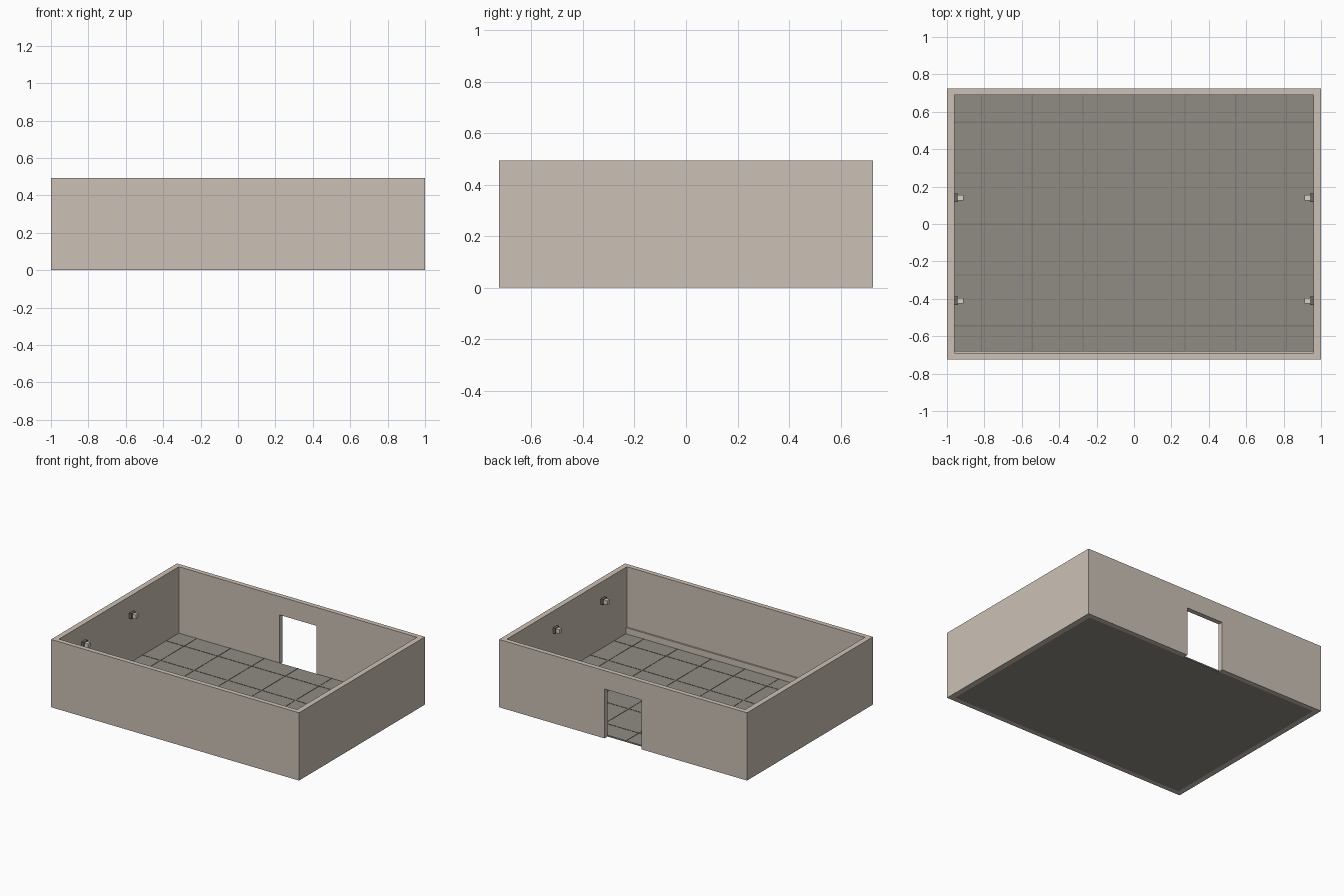
import bpy

if "Cube" in bpy.data.objects:
    bpy.data.objects.remove(bpy.data.objects["Cube"])

X, Y, H = 1.0, 0.725, 0.494     # outer half sizes and wall height
IX, IY = 0.96, 0.69             # inner half sizes
DOOR_X, DOOR_Z = 0.15, 0.36
FLOOR_Z = 0.01
STEP = 0.272                    # floor tile size


def material(name, r, g, b):
    m = bpy.data.materials.new(name)
    m.diffuse_color = (r, g, b, 1)
    m.use_nodes = True
    m.node_tree.nodes["Principled BSDF"].inputs["Base Color"].default_value = m.diffuse_color
    return m


WALL = material("wall_plaster", 0.60, 0.53, 0.46)
FLOOR = material("floor_stone", 0.28, 0.265, 0.235)
SEAM = material("seam_dark", 0.20, 0.19, 0.17)
METAL = material("lamp_metal", 0.15, 0.14, 0.13)
LAMP = material("lamp_glass", 0.70, 0.66, 0.54)


def box(name, mat, x, y, z):
    """Box from (min, max) ranges on each axis."""
    bpy.ops.mesh.primitive_cube_add(size=1)
    ob = bpy.context.object
    ob.name = name
    ob.location = [(a + b) / 2 for a, b in (x, y, z)]
    ob.scale = [b - a for a, b in (x, y, z)]
    bpy.ops.object.transform_apply(location=True, scale=True)
    ob.data.materials.append(mat)
    return ob


# floor slab
box("floor", FLOOR, (-IX, IX), (-IY, IY), (0.0, FLOOR_Z))

# front wall and its inner skirting
box("front_wall", WALL, (-X, X), (-Y, -IY), (0, H))
box("front_skirting", WALL, (-IX, IX), (-IY, -IY + 0.012), (FLOOR_Z, 0.055))

# back wall in three pieces around the doorway
box("back_wall_left", WALL, (-X, -DOOR_X), (IY, Y), (0, H))
box("back_wall_right", WALL, (DOOR_X, X), (IY, Y), (0, H))
box("door_lintel", WALL, (-DOOR_X, DOOR_X), (IY, Y), (DOOR_Z, H))

# thin floor seams forming a tile grid
SEAM_Z = (FLOOR_Z, FLOOR_Z + 0.002)
for i in range(-3, 4):
    p = i * STEP
    band = (p - 0.003, p + 0.003)
    box(f"floor_seam_cross_{i + 3}", SEAM, band, (-IY, IY), SEAM_Z)
    if abs(i) < 3:
        box(f"floor_seam_long_{i + 2}", SEAM, (-IX, IX), band, SEAM_Z)

# side walls with two wall lamps each
for side, s in (("left", -1), ("right", 1)):
    def span(a, b):
        return tuple(sorted((s * a, s * b)))

    box(f"{side}_wall", WALL, span(IX, X), (-IY, IY), (0, H))
    for i, y in enumerate((-0.41, 0.14)):
        box(f"{side}_lamp_plate_{i}", METAL, span(0.94, IX), (y - 0.022, y + 0.022), (0.335, 0.375))
        box(f"{side}_lamp_{i}", LAMP, span(0.912, 0.94), (y - 0.015, y + 0.015), (0.34, 0.37))
